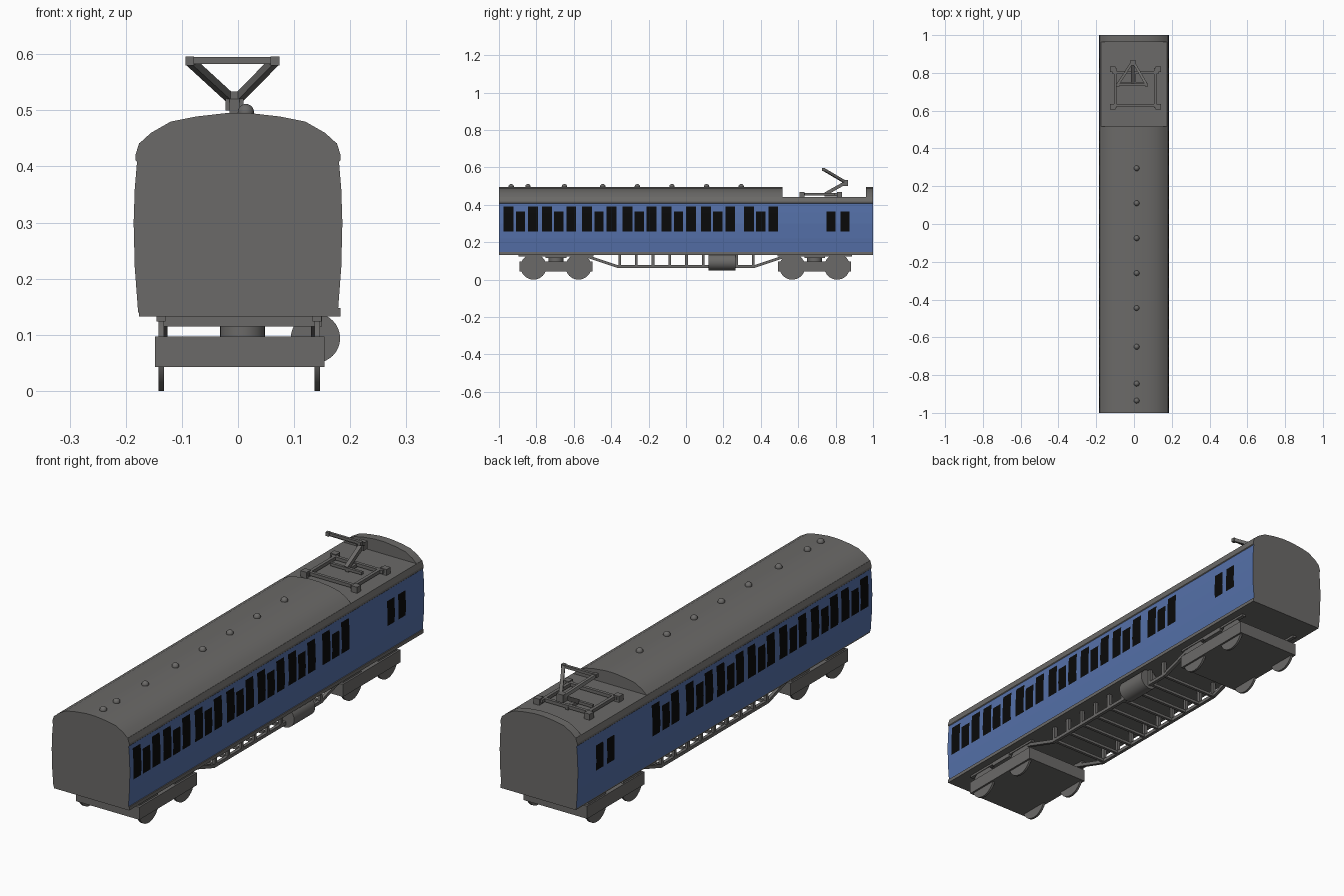
import bpy, bmesh, math
from mathutils import Vector

if "Cube" in bpy.data.objects:
    bpy.data.objects.remove(bpy.data.objects["Cube"])


def material(name, col):
    m = bpy.data.materials.new(name)
    m.diffuse_color = (*col, 1)
    m.use_nodes = True
    m.node_tree.nodes["Principled BSDF"].inputs["Base Color"].default_value = m.diffuse_color
    return m


GREY = material("grey_metal", (0.147, 0.143, 0.138))
BLUE = material("blue_paint", (0.09, 0.163, 0.395))
BLACK = material("black_window", (0.003, 0.003, 0.003))
CX = 0.002  # slight sideways offset of the running gear


def finish(name, bm, mats=(GREY,), smooth=False):
    bmesh.ops.recalc_face_normals(bm, faces=bm.faces)
    me = bpy.data.meshes.new(name)
    bm.to_mesh(me)
    bm.free()
    ob = bpy.data.objects.new(name, me)
    bpy.context.collection.objects.link(ob)
    for m in mats:
        me.materials.append(m)
    if smooth:
        bpy.ops.object.select_all(action='DESELECT')
        ob.select_set(True)
        bpy.context.view_layer.objects.active = ob
        bpy.ops.object.shade_smooth_by_angle(angle=math.radians(35))
    return ob


def prism(half, y0, y1):
    """Extrude a mirrored half profile of (x, z) points along y."""
    pts = half + [(-x, z) for x, z in reversed(half)]
    bm = bmesh.new()
    f = bm.faces.new([bm.verts.new((x, y0, z)) for x, z in pts])
    ext = bmesh.ops.extrude_face_region(bm, geom=[f], use_keep_orig=True)
    for v in ext["geom"]:
        if isinstance(v, bmesh.types.BMVert):
            v.co.y = y1
    bmesh.ops.recalc_face_normals(bm, faces=bm.faces)
    return bm


def box(name, lo, hi):
    bm = bmesh.new()
    bmesh.ops.create_cube(bm, size=1)
    for v in bm.verts:
        v.co = [lo[i] + (v.co[i] + 0.5) * (hi[i] - lo[i]) for i in range(3)]
    return finish(name, bm)


def bar(name, a, b, w, h=None):
    """Square bar from a to b."""
    a, b = Vector(a), Vector(b)
    bm = bmesh.new()
    bmesh.ops.create_cube(bm, size=1)
    q = (b - a).to_track_quat('Y', 'Z')
    for v in bm.verts:
        s = Vector((v.co.x * w, v.co.y * (b - a).length, v.co.z * (h or w)))
        v.co = q @ s + (a + b) / 2
    return finish(name, bm)


def cylinder(name, loc, r, depth, axis, seg=32):
    bm = bmesh.new()
    bmesh.ops.create_cone(bm, cap_ends=True, segments=seg, radius1=r, radius2=r, depth=depth)
    q = Vector(axis).to_track_quat('Z', 'Y')
    for v in bm.verts:
        v.co = q @ v.co + Vector(loc)
    return finish(name, bm, smooth=True)


# --- body shell with windows cut into the side faces ---
windows = [(y, y + 0.05, 0.364) for y in (0.75, 0.825)]
for g in (-0.975, -0.77, -0.555, -0.34, -0.13, 0.08, 0.31):
    windows += [(g, g + 0.053, 0.39), (g + 0.065, g + 0.115, 0.364), (g + 0.13, g + 0.183, 0.39)]

body = prism([(0.178, 0.14), (0.184, 0.22), (0.186, 0.30), (0.184, 0.36), (0.180, 0.408),
              (0.183, 0.411), (0.183, 0.42), (0.176, 0.442)], -1, 1)
cuts = [((0, 0, z), (0, 0, 1)) for z in (0.257, 0.364, 0.39)]
cuts += [((0, y, 0), (0, 1, 0)) for w in windows for y in w[:2]]
for co, no in cuts:
    bmesh.ops.bisect_plane(body, geom=body.verts[:] + body.edges[:] + body.faces[:],
                           plane_co=co, plane_no=no)
for f in body.faces:
    c = f.calc_center_median()
    if abs(f.normal.x) > 0.9 and c.z < 0.409:
        inside = any(a < c.y < b and 0.257 < c.z < top for a, b, top in windows)
        f.material_index = 2 if inside else 1
finish("body_shell", body, (GREY, BLUE, BLACK))

# --- raised roof: long section and thin end section, leaving the equipment well ---
roof = [(0.176, 0.441), (0.155, 0.46), (0.12, 0.48), (0.075, 0.489), (0.022, 0.495)]
finish("main_roof", prism(roof, -1, 0.517), smooth=True)
finish("end_roof", prism(roof, 0.963, 1), smooth=True)

# --- floor sill ---
box("floor_sill", (-0.176, -1, 0.133), (0.183, 1, 0.148))

# --- roof vents ---
for y in (-0.935, -0.845, -0.65, -0.445, -0.26, -0.075, 0.11, 0.295):
    bm = bmesh.new()
    bmesh.ops.create_uvsphere(bm, u_segments=16, v_segments=10, radius=0.0145)
    bmesh.ops.translate(bm, verts=bm.verts, vec=(0.014, y, 0.497))
    finish("roof_vent", bm, smooth=True)

# --- bogies ---
for y in (-0.695, 0.688):
    box("bogie_frame", (CX - 0.15, y - 0.195, 0.043), (CX + 0.152, y + 0.195, 0.097))
    cylinder("bogie_pivot", (0.008, y, 0.107), 0.04, 0.024, (0, 0, 1))
    box("bogie_bolster", (-0.14, y - 0.055, 0.115), (0.15, y + 0.055, 0.134))
    for s in (-1, 1):
        x = CX + s * 0.139
        box("sole_bar", (x - 0.008, y - 0.2, 0.124), (x + 0.008, y + 0.2, 0.134))
        for dy in (-0.12, 0.12):
            cylinder("wheel", (x, y + dy, 0.069), 0.069, 0.01, (1, 0, 0))

# --- underframe trusses with posts and cross members ---
posts = [-0.355 + i * 0.0894 for i in range(9)]
for s in (-1, 1):
    x = CX + s * 0.135
    path = [(x, -0.54, 0.128), (x, -0.365, 0.07), (x, 0.365, 0.07), (x, 0.54, 0.128)]
    for a, b in zip(path, path[1:]):
        bar("truss_rod", a, b, 0.014)
    for y in posts:
        box("truss_post", (x - 0.007, y - 0.007, 0.065), (x + 0.007, y + 0.007, 0.134))
for y in posts:
    bar("truss_cross_member", (CX - 0.135, y, 0.071), (CX + 0.135, y, 0.071), 0.012)

# --- air tank on the right side ---
cylinder("air_tank", (0.138, 0.193, 0.094), 0.044, 0.143, (0, 1, 0))

# --- pantograph base frame ---
for x in (-0.112, 0.128):
    for y in (0.62, 0.82):
        box("pantograph_foot", (x - 0.014, y - 0.014, 0.44), (x + 0.014, y + 0.014, 0.468))
for x in (-0.1, 0.112):
    bar("base_side_bar", (x, 0.615, 0.457), (x, 0.825, 0.457), 0.014)
for y in (0.628, 0.802):
    bar("base_cross_bar", (-0.115, y, 0.457), (0.13, y, 0.457), 0.014)
bar("arm_axle", (-0.08, 0.745, 0.457), (0.07, 0.745, 0.457), 0.012)
bar("axle_carrier", (0, 0.74, 0.452), (0, 0.81, 0.452), 0.014)

# --- pantograph arms and head ---
kx = -0.006
bar("lower_arm", (kx, 0.745, 0.458), (kx, 0.852, 0.518), 0.018)
box("arm_knuckle", (kx - 0.016, 0.838, 0.500), (kx + 0.016, 0.866, 0.534))
for x in (-0.086, 0.066):
    bar("upper_arm", (kx + (x - kx) * 0.1, 0.85, 0.522), (x, 0.738, 0.588), 0.014)
    box("head_end", (x - 0.008, 0.728, 0.580), (x + 0.008, 0.744, 0.596))
bar("contact_head", (-0.094, 0.738, 0.589), (0.073, 0.738, 0.589), 0.012)
